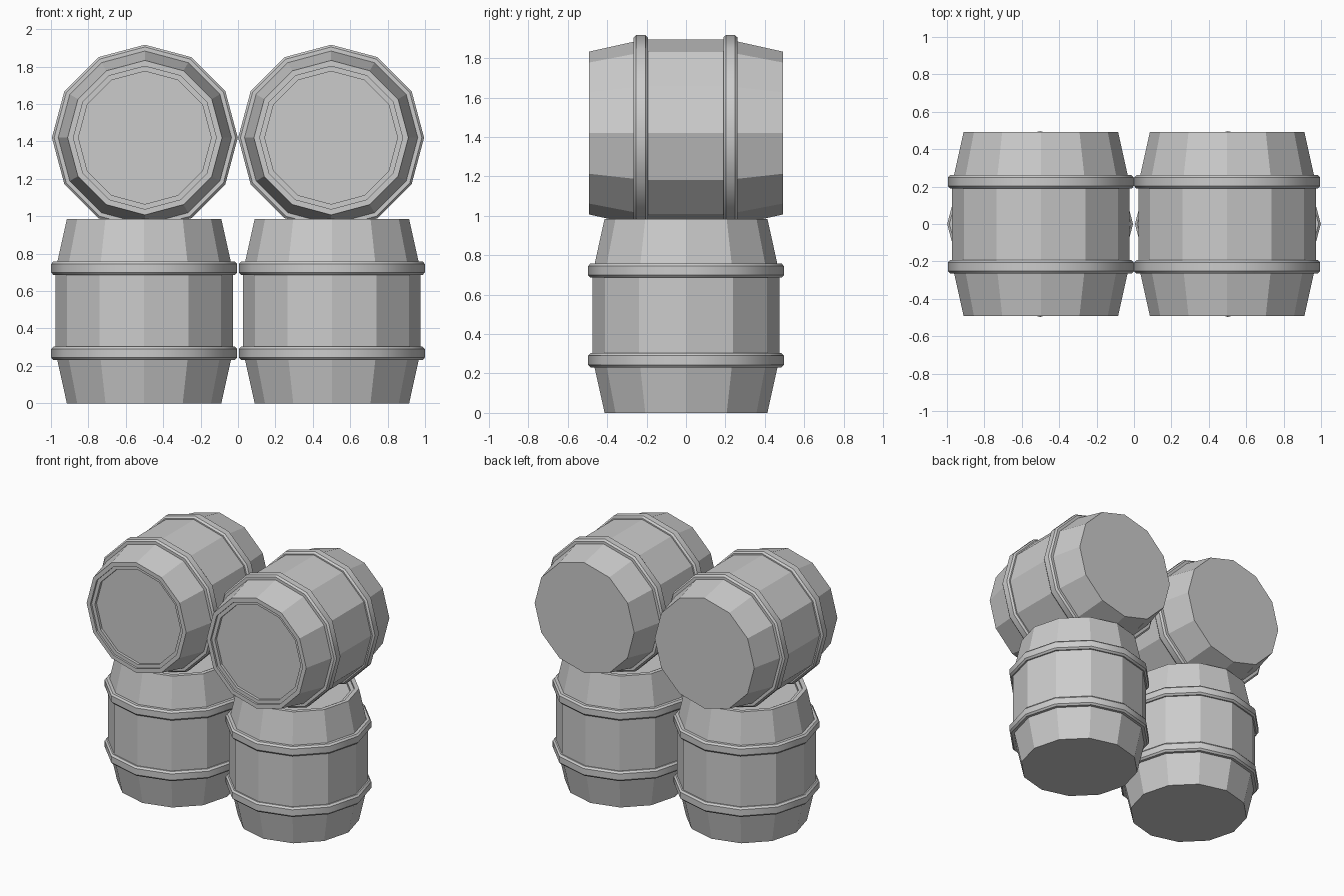
import bpy, bmesh, math
from mathutils import Matrix, Vector

if "Cube" in bpy.data.objects:
    bpy.data.objects.remove(bpy.data.objects["Cube"])

SIDES = 12
HALF = 0.4925  # half of a barrel's height

# (radius, height) outlines, turned around the barrel's own axis
BODY = [(0, 0), (0.413, 0), (0.475, 0.28), (0.475, 0.705), (0.413, 0.985),
        (0.382, 0.985), (0.382, 0.97), (0.355, 0.97), (0.355, 0.95), (0, 0.95)]
HOOP = [(0.455, -0.036), (0.485, -0.036), (0.497, -0.023), (0.497, 0.023),
        (0.485, 0.036), (0.455, 0.036)]


def lathe(name, profile, place, closed=False, smooth=False):
    """Turn an outline into a 12-sided solid."""
    bm = bmesh.new()
    rings = []
    for r, z in profile:
        if r == 0:
            rings.append(None)
            continue
        rings.append([bm.verts.new((r * math.cos(a), r * math.sin(a), z - HALF))
                      for a in (2 * math.pi * i / SIDES for i in range(SIDES))])
    pairs = list(zip(rings, rings[1:]))
    if closed:
        pairs.append((rings[-1], rings[0]))
    for a, b in pairs:
        if a is None or b is None:
            bm.faces.new(a or b)  # flat end disc
            continue
        for i in range(SIDES):
            j = (i + 1) % SIDES
            bm.faces.new((a[i], a[j], b[j], b[i]))
    bmesh.ops.recalc_face_normals(bm, faces=bm.faces)
    mesh = bpy.data.meshes.new(name)
    bm.to_mesh(mesh)
    bm.free()
    obj = bpy.data.objects.new(name, mesh)
    bpy.context.collection.objects.link(obj)
    obj.matrix_world = place
    if smooth:
        bpy.ops.object.select_all(action='DESELECT')
        obj.select_set(True)
        bpy.context.view_layer.objects.active = obj
        bpy.ops.object.shade_smooth_by_angle(angle=math.radians(35))


def barrel(name, centre, tilt=0):
    place = Matrix.Translation(Vector(centre)) @ Matrix.Rotation(tilt, 4, 'X')
    lathe(name + "_body", BODY, place)
    for label, z in (("lower_hoop", 0.267), ("upper_hoop", 0.722)):
        lathe(f"{name}_{label}", [(r, z + h) for r, h in HOOP], place, True, True)


# Two upright barrels, two lying on top with the recessed lid facing front
for side, s in (("left", -1), ("right", 1)):
    barrel(f"standing_barrel_{side}", (s * 0.502, 0, HALF))
    barrel(f"lying_barrel_{side}", (s * 0.498, 0, 1.42), math.pi / 2)
